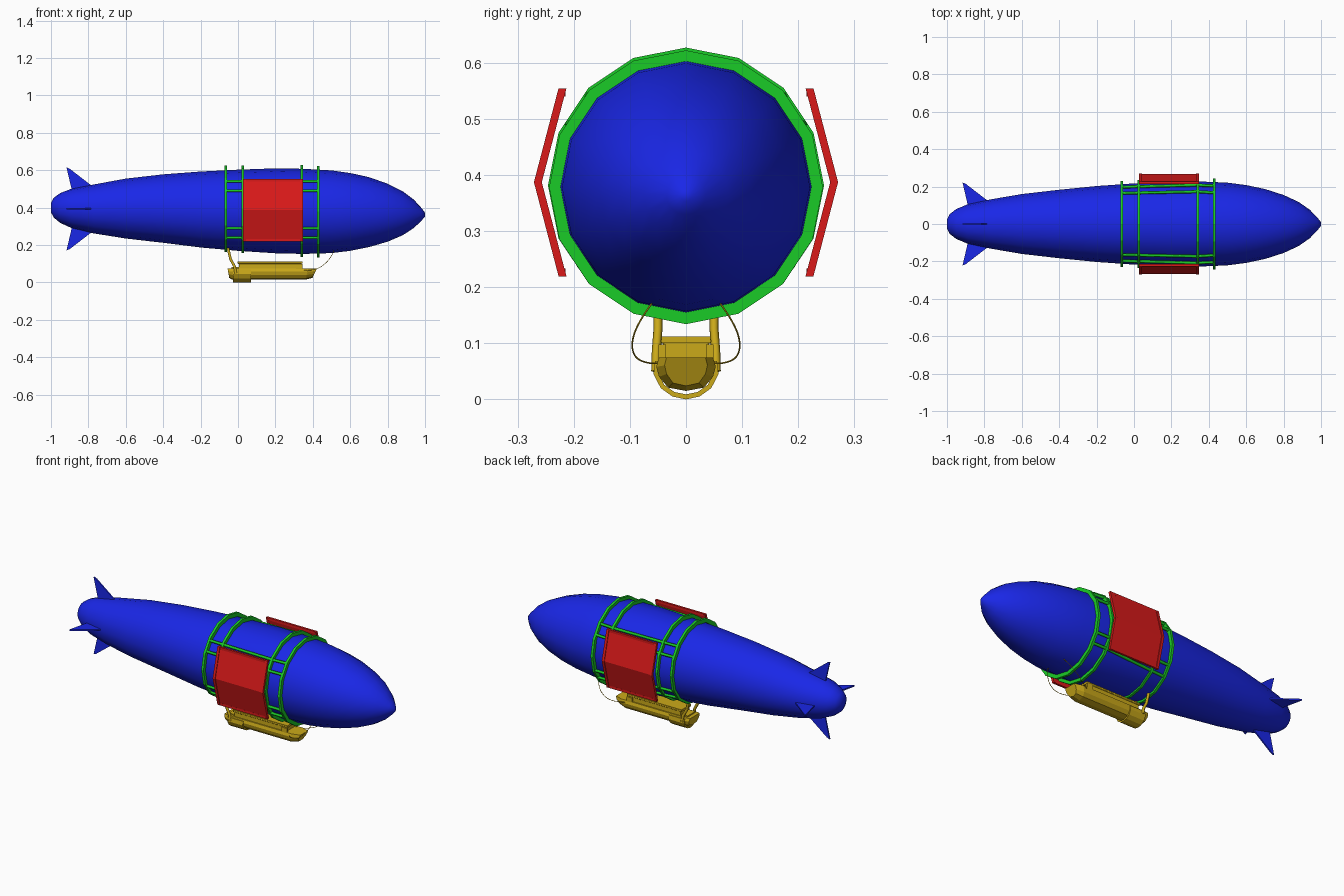
import bpy, bmesh
from math import sin, cos, pi, sqrt

if "Cube" in bpy.data.objects:
    bpy.data.objects.remove(bpy.data.objects["Cube"])


def material(name, rgb):
    m = bpy.data.materials.new(name)
    m.diffuse_color = (*rgb, 1)
    m.use_nodes = True
    m.node_tree.nodes["Principled BSDF"].inputs["Base Color"].default_value = m.diffuse_color
    return m


BLUE = material("blue", (0.01, 0.02, 0.8))
GREEN = material("green", (0.01, 0.6, 0.02))
RED = material("red", (0.7, 0.01, 0.01))
GOLD = material("gold", (0.6, 0.4, 0.01))


def loft(name, sections, mat, closed=False, smooth=False):
    """Skin a row of matching point loops; cap the ends or close the row."""
    bm = bmesh.new()
    rows = [[bm.verts.new(p) for p in s] for s in sections]
    n = len(rows[0])
    for a, b in zip(rows, rows[1:] + rows[:1] if closed else rows[1:]):
        for i in range(n):
            j = (i + 1) % n
            bm.faces.new((a[i], a[j], b[j], b[i]))
    if not closed:
        bm.faces.new(rows[0])
        bm.faces.new(rows[-1])
    bmesh.ops.recalc_face_normals(bm, faces=bm.faces)
    me = bpy.data.meshes.new(name)
    bm.to_mesh(me)
    bm.free()
    if smooth:
        me.polygons.foreach_set("use_smooth", [True] * len(me.polygons))
    me.materials.append(mat)
    ob = bpy.data.objects.new(name, me)
    bpy.context.collection.objects.link(ob)
    return ob


def prism_x(name, yz, x0, x1, mat):
    return loft(name, [[(x, y, z) for y, z in yz] for x in (x0, x1)], mat)


def box(name, x, y, z, mat):
    return prism_x(name, [(y[0], z[0]), (y[1], z[0]), (y[1], z[1]), (y[0], z[1])], *x, mat)


def rod(name, pts, radius, mat, sides=1, smooth=False):
    cu = bpy.data.curves.new(name, 'CURVE')
    cu.dimensions = '3D'
    cu.bevel_depth = radius
    cu.bevel_resolution = sides
    cu.use_fill_caps = True
    sp = cu.splines.new('NURBS' if smooth else 'POLY')
    sp.points.add(len(pts) - 1)
    for p, co in zip(sp.points, pts):
        p.co = (*co, 1)
    if smooth:
        sp.use_endpoint_u = True
        sp.order_u = 4
        sp.resolution_u = 6
    cu.materials.append(mat)
    ob = bpy.data.objects.new(name, cu)
    bpy.context.collection.objects.link(ob)
    return ob


# Envelope: x, centre height, radius
profile = [(-1, .40, .025), (-.985, .40, .053), (-.95, .398, .08), (-.89, .396, .105),
           (-.77, .393, .131), (-.6, .395, .160), (-.4, .395, .183), (-.2, .39, .203),
           (0, .386, .217), (.2, .383, .227), (.35, .38, .2275), (.5, .378, .221),
           (.6, .377, .208), (.7, .376, .187), (.8, .373, .155), (.88, .37, .118),
           (.94, .367, .076), (.98, .364, .035), (1, .363, .01)]
N = 16
ring = [(sin(2 * pi * i / N), cos(2 * pi * i / N)) for i in range(N)]
loft("envelope", [[(x, r * a, c + r * b) for a, b in ring] for x, c, r in profile],
     BLUE, smooth=True)

# Four tail fins
fin = [(-.80, .07), (-.90, .07), (-.89, .107), (-.917, .222), (-.90, .215), (-.77, .115)]
for name, dy, dz in (("top_fin", 0, 1), ("bottom_fin", 0, -1),
                     ("left_fin", 1, 0), ("right_fin", -1, 0)):
    loft(name, [[(x, h * dy + t * dz, .393 + h * dz + t * dy) for x, h in fin]
                for t in (-.004, .004)], BLUE)

# Girdle hoops around the envelope: x, centre height, outer radius
hoops = [(-.065, .394, .231), (.025, .392, .234), (.34, .381, .246), (.43, .378, .244)]
for k, (x, c, r) in enumerate(hoops):
    corners = [(-.007, -.023), (.007, -.023), (.007, 0), (-.007, 0)]
    loft(f"girdle_hoop_{k + 1}", [[(x + dx, (r + dr) * a, c + (r + dr) * b)
                                   for dx, dr in corners] for a, b in ring],
         GREEN, closed=True)

for side, s in (("right", -1), ("left", 1)):
    # Long bars joining the hoops
    for k, z in enumerate((.54, .49, .29, .24)):
        rod(f"{side}_girdle_bar_{k + 1}",
            [(x, s * sqrt((r - .011) ** 2 - (z - c) ** 2), z) for x, c, r in hoops],
            .008, GREEN)

    # Bent side panel with a raised rim
    def panel(name, x0, x1, inset, lo, hi):
        t, b = .554 - inset, .219 + inset
        mid = lambda z, o: .258 + o - abs(z - .387) * .262
        pts = [(s * mid(z, lo), z) for z in (b, .387, t)]
        pts += [(s * mid(z, hi), z) for z in (t, .387, b)]
        return prism_x(name, pts, x0, x1, RED)

    panel(f"{side}_panel", .032, .343, .004, 0, .009)
    panel(f"{side}_panel_back_rim", .028, .043, 0, -.001, .013)
    panel(f"{side}_panel_front_rim", .332, .347, 0, -.001, .013)
    for edge, z, y in (("top", .547, .217), ("bottom", .226, .217)):
        a, b = sorted((s * (y - .002), s * (y + .010)))
        box(f"{side}_panel_{edge}_rim", (.04, .335), (a, b), (z - .007, z + .007), RED)

    # Strut and cable carrying the gondola
    rod(f"{side}_strut", [(-.055, s * .050, .19), (-.04, s * .050, .125),
                          (-.018, s * .053, .085), (-.012, s * .054, .05)], .008, GOLD)
    rod(f"{side}_cable", [(.515, s * .058, .175), (.50, s * .088, .135),
                          (.46, s * .105, .09), (.41, s * .085, .063),
                          (.35, s * .048, .064)], .0015, GOLD, smooth=True)
    # Roof side rail
    rod(f"{side}_roof_rail", [(.0, s * .041, .104), (.34, s * .041, .104)], .005, GOLD)
    # Cleat where the cable meets the gondola
    box(f"{side}_cable_cleat", (.31, .345), sorted((s * .036, s * .049)), (.068, .098), GOLD)

# Gondola boat hull with a tapered nose
half = [(.048, .075), (.053, .058), (.048, .04), (.032, .021)]
outline = half + [(0, .015)] + [(-y, z) for y, z in reversed(half)]


def station(x, w, h, rake):
    return [(x + rake * (z - .05), y * w, .075 + (z - .075) * h) for y, z in outline]


loft("gondola_hull", [station(-.052, .9, .85, -.15), station(-.03, 1, 1, 0),
                      station(.37, 1, 1, .3), station(.412, .72, .85, .4)], GOLD)

# Gondola cabin, roof and deck
box("gondola_cabin", (.005, .335), (-.041, .041), (.07, .1), GOLD)
box("gondola_roof", (-.002, .345), (-.044, .044), (.1, .112), GOLD)
box("rear_deck_box", (-.035, .005), (-.035, .035), (.07, .082), GOLD)

# Cradle band wrapped under the gondola
arc = [(.055, .068), (.058, .045), (.045, .02), (.024, .005), (0, .0)]
outer = arc + [(-y, z) for y, z in reversed(arc[:-1])]
inner = [(y * .87, .068 + (z - .068) * .87) for y, z in reversed(outer)]
prism_x("cradle_band", outer + inner, -.028, .07, GOLD)
